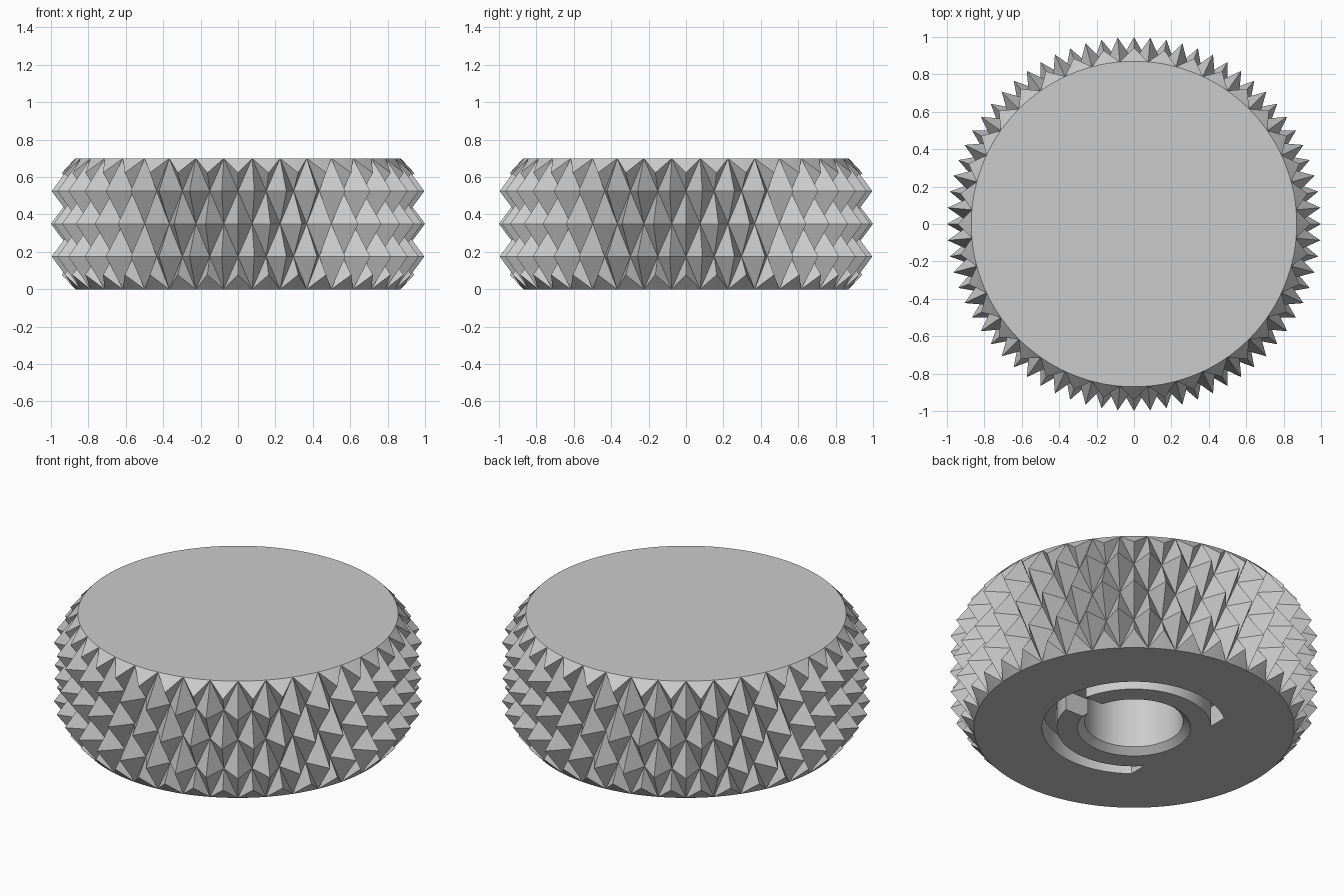
import bpy, bmesh
from math import cos, sin, pi, radians

default = bpy.data.objects.get("Cube")
if default:
    bpy.data.objects.remove(default)

TEETH = 36                  # knurl points around each row
STEP = pi / TEETH           # half a knurl point
R_OUT, R_IN = 1.0, 0.87     # knurl tip and valley radii
HEIGHT, ROWS = 0.7, 4
ROW_H = HEIGHT / ROWS
CHAMFER = 0.14              # height of the cone that trims both rims

grey = bpy.data.materials.new("plain grey")
grey.use_nodes = True
grey.diffuse_color = (0.6, 0.6, 0.6, 1)
grey.node_tree.nodes["Principled BSDF"].inputs["Base Color"].default_value = grey.diffuse_color


def make_object(name, bm):
    bmesh.ops.recalc_face_normals(bm, faces=bm.faces)
    mesh = bpy.data.meshes.new(name)
    bm.to_mesh(mesh)
    bm.free()
    mesh.materials.append(grey)
    obj = bpy.data.objects.new(name, mesh)
    bpy.context.collection.objects.link(obj)
    return obj


def polar(bm, r, angle, z):
    return bm.verts.new((r * cos(angle), r * sin(angle), z))


def lathe(name, profile, steps=96):
    """Solid of revolution from a closed loop of (radius, height) points."""
    bm = bmesh.new()
    rings = [[polar(bm, r, 2 * pi * i / steps, z) for r, z in profile] for i in range(steps)]
    n = len(profile)
    for i in range(steps):
        a, b = rings[i - 1], rings[i]
        for j in range(n):
            bm.faces.new((a[j - 1], b[j - 1], b[j], a[j]))
    bmesh.ops.remove_doubles(bm, verts=bm.verts, dist=1e-5)
    return make_object(name, bm)


def build_knob():
    bm = bmesh.new()
    count = 2 * TEETH
    # Middle rows alternate tips and valleys; the end rows are plain rims
    rows = []
    for k in range(ROWS + 1):
        end = k in (0, ROWS)
        rows.append([polar(bm, R_IN if end or (k + i) % 2 else R_OUT, i * STEP, k * ROW_H)
                     for i in range(count)])

    # Four-sided knurl points, each cell split from valley to valley
    for k in range(1, ROWS - 1):
        for i in range(count):
            j = (i + 1) % count
            a, b, c, d = rows[k][i], rows[k][j], rows[k + 1][j], rows[k + 1][i]
            if (k + i) % 2:
                bm.faces.new((a, b, c))
                bm.faces.new((a, c, d))
            else:
                bm.faces.new((a, b, d))
                bm.faces.new((b, c, d))

    # Half points at both ends, trimmed by the rim cone
    cut = 1 / (1 + ROW_H / CHAMFER) * ROW_H / CHAMFER
    for k, inner, sign in ((0, 1, -1), (ROWS, ROWS - 1, 1)):
        rim, band = rows[k], rows[inner]
        trim_r = R_IN + (R_OUT - R_IN) * cut
        trim_z = inner * ROW_H + sign * ROW_H * cut
        cap = []
        for i in range(0, count, 2):
            left, mid, right = rim[i - 1], rim[i], rim[(i + 1) % count]
            low = band[i]
            p = polar(bm, trim_r, i * STEP, trim_z)
            q1, q2 = (polar(bm, R_IN, (i + s) * STEP, k * ROW_H) for s in (-0.5, 0.5))
            bm.faces.new((left, low, p))
            bm.faces.new((right, p, low))
            bm.faces.new((left, band[i - 1], low))
            bm.faces.new((right, low, band[(i + 1) % count]))
            arc = [left, q1, mid, q2, right]
            for u, v in zip(arc, arc[1:]):
                bm.faces.new((p, u, v))
            cap += arc[:-1]
        bm.faces.new(cap)
    return make_object("knurled_knob", bm)


knob = build_knob()

# Central bore with a chamfered mouth
bore = lathe("bore_cutter", [(0, -0.03), (0.342, -0.03), (0.268, 0.035), (0.268, 0.5), (0, 0.5)])

# Curved locking groove, ending at a straight edge
groove = lathe("groove_cutter", [(0.42, -0.05), (0.5, -0.05), (0.5, 0.12), (0.42, 0.12)])
bm = bmesh.new()
bm.from_mesh(groove.data)
cut = bmesh.ops.bisect_plane(bm, geom=bm.verts[:] + bm.edges[:] + bm.faces[:],
                             plane_co=(-0.31, 0, 0), plane_no=(-1, 0, 0), clear_outer=True)
bmesh.ops.holes_fill(bm, edges=[e for e in bm.edges if e.is_boundary])
bmesh.ops.recalc_face_normals(bm, faces=bm.faces)
bm.to_mesh(groove.data)
bm.free()

# Straight channel from the bore to the groove
bm = bmesh.new()
bmesh.ops.create_cube(bm, size=1)
bmesh.ops.scale(bm, vec=(0.26, 0.17, 0.18), verts=bm.verts)
bmesh.ops.translate(bm, vec=(0.35, 0, 0.03), verts=bm.verts)
channel = make_object("channel_cutter", bm)

# Cut the underside and remove the cutters
bpy.context.view_layer.objects.active = knob
knob.select_set(True)
for cutter in (bore, groove, channel):
    mod = knob.modifiers.new(cutter.name, "BOOLEAN")
    mod.operation, mod.solver, mod.object = "DIFFERENCE", "EXACT", cutter
    bpy.ops.object.modifier_apply(modifier=mod.name)
    bpy.data.objects.remove(cutter)

bpy.ops.object.select_all(action="DESELECT")
knob.select_set(True)
bpy.ops.object.shade_smooth_by_angle(angle=radians(12))
